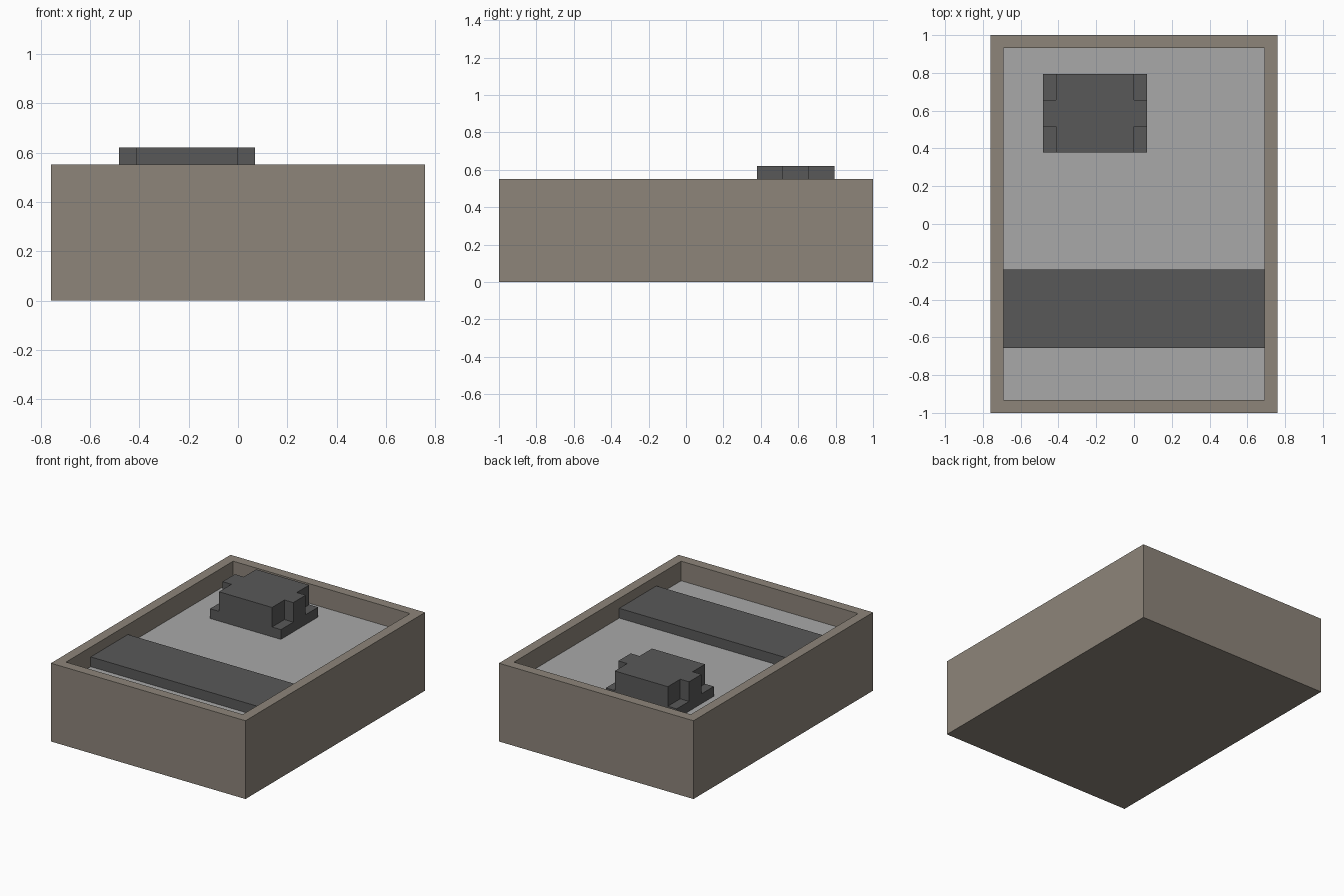
import bpy
import bmesh

cube = bpy.data.objects.get("Cube")
if cube:
    bpy.data.objects.remove(cube, do_unlink=True)

U = 2 / 29  # one module: wall thickness and step height


def material(name, srgb):
    lin = [c / 12.92 if c <= 0.04045 else ((c + 0.055) / 1.055) ** 2.4 for c in (v / 255 for v in srgb)]
    mat = bpy.data.materials.new(name)
    mat.use_nodes = True
    mat.diffuse_color = (*lin, 1)
    mat.node_tree.nodes["Principled BSDF"].inputs["Base Color"].default_value = (*lin, 1)
    return mat


TAN = material("dark tan", (141, 133, 122))
LIGHT = material("light grey", (169, 169, 169))
DARK = material("dark grey", (89, 89, 89))


def extruded(name, outline, z0, z1, mats, edit=None):
    """Prism from a counter-clockwise outline, all measured in modules."""
    bm = bmesh.new()
    base = bm.faces.new([bm.verts.new((x * U, y * U, z0 * U)) for x, y in outline])
    top = bmesh.ops.extrude_face_region(bm, geom=[base], use_keep_orig=True)["geom"]
    bmesh.ops.translate(bm, vec=(0, 0, (z1 - z0) * U),
                        verts=[g for g in top if isinstance(g, bmesh.types.BMVert)])
    bmesh.ops.recalc_face_normals(bm, faces=bm.faces)
    if edit:
        edit(bm)
    mesh = bpy.data.meshes.new(name)
    bm.to_mesh(mesh)
    bm.free()
    for m in mats:
        mesh.materials.append(m)
    obj = bpy.data.objects.new(name, mesh)
    bpy.context.collection.objects.link(obj)
    return obj


def rect(x0, x1, y0, y1):
    return [(x0, y0), (x1, y0), (x1, y1), (x0, y1)]


def hollow(bm):
    # Inset the top by one wall and sink it to form the grey tray floor
    bm.normal_update()
    top = max(bm.faces, key=lambda f: f.calc_center_median().z)
    bmesh.ops.inset_region(bm, faces=[top], thickness=U, use_even_offset=True)
    walls = bmesh.ops.extrude_face_region(bm, geom=[top])["geom"]
    floor = next(g for g in walls if isinstance(g, bmesh.types.BMFace))
    bmesh.ops.translate(bm, verts=floor.verts, vec=(0, 0, -2 * U))
    if top.is_valid:
        bmesh.ops.delete(bm, geom=[top], context='FACES_ONLY')
    floor.material_index = 1
    bmesh.ops.recalc_face_normals(bm, faces=bm.faces)


# Open tray with a raised floor
extruded("tray", rect(-11, 11, -14.5, 14.5), 0, 8, [TAN, LIGHT], hollow)

# Low strip running wall to wall near the front
extruded("cross_strip", rect(-10, 10, -9.5, -3.5), 6, 7, [DARK])

# Raised block: rectangular plinth with a cross-shaped top
extruded("block_plinth", rect(-7, 1, 5.5, 11.5), 6, 7, [DARK])
cross = [(-6, 5.5), (0, 5.5), (0, 7.5), (1, 7.5), (1, 9.5), (0, 9.5),
         (0, 11.5), (-6, 11.5), (-6, 9.5), (-7, 9.5), (-7, 7.5), (-6, 7.5)]
extruded("block_top", cross, 7, 9, [DARK])
